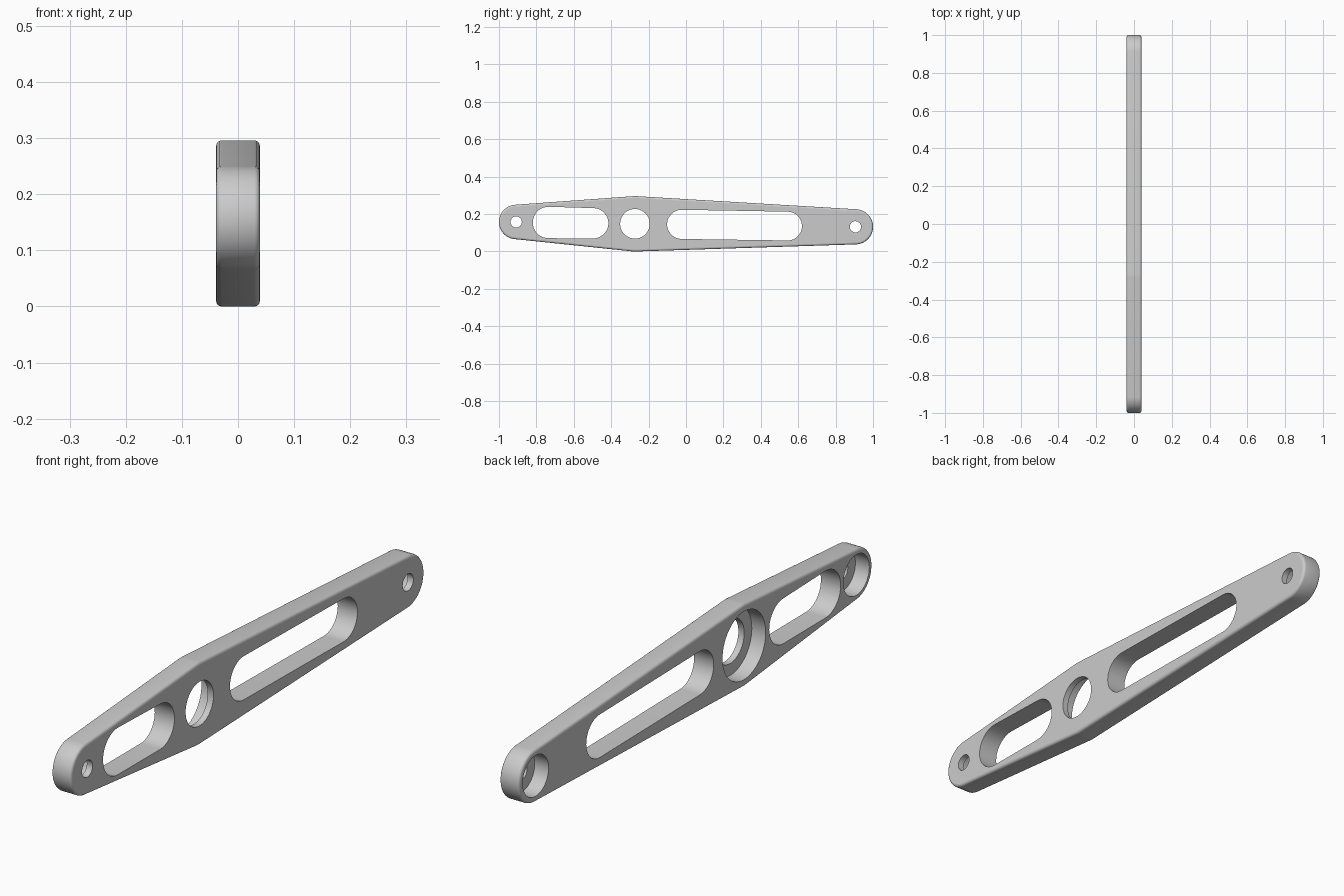
import bpy, bmesh, math
from mathutils import Vector

if "Cube" in bpy.data.objects:
    bpy.data.objects.remove(bpy.data.objects["Cube"])

HALF = 0.039      # half thickness of the plate
FILLET = 0.010    # rounding of the outer edge
LEFT, HUB, RIGHT = (-0.908, 0.158, 0.092), (-0.273, 0.148, 0.148), (0.906, 0.132, 0.094)

grey = bpy.data.materials.new("satin_grey")
grey.diffuse_color = (0.6, 0.6, 0.6, 1)
grey.use_nodes = True
grey.node_tree.nodes["Principled BSDF"].inputs["Base Color"].default_value = grey.diffuse_color


def tangent_angle(a, b, side):
    """Angle of the normal at the outer tangent of two circles (side +1 or -1)."""
    d = Vector((b[0] - a[0], b[1] - a[1]))
    return math.atan2(d.y, d.x) + side * math.acos((a[2] - b[2]) / d.length)


def arc(c, a0, a1, n):
    return [(c[0] + c[2] * math.cos(a0 + (a1 - a0) * i / n),
             c[1] + c[2] * math.sin(a0 + (a1 - a0) * i / n)) for i in range(n + 1)]


def hull(circles, n=32):
    """Counter-clockwise outline wrapped around circles ordered along y."""
    pairs = list(zip(circles, circles[1:]))
    low = [tangent_angle(a, b, -1) for a, b in pairs]
    top = [tangent_angle(a, b, 1) for a, b in pairs]
    pts = arc(circles[-1], low[-1], top[-1], n)
    for i in range(len(circles) - 2, 0, -1):
        pts += arc(circles[i], top[i], top[i - 1], 3)
    pts += arc(circles[0], top[0], low[0] + 2 * math.pi, n)
    for i in range(1, len(circles) - 1):
        pts += arc(circles[i], low[i - 1], low[i], 3)
    return pts


def loft(name, layers):
    """Solid from equal-length outlines stacked along x."""
    bm = bmesh.new()
    rings = [[bm.verts.new((x, y, z)) for y, z in pts] for x, pts in layers]
    n = len(rings[0])
    for r, s in zip(rings, rings[1:]):
        for i in range(n):
            j = (i + 1) % n
            bm.faces.new((r[i], r[j], s[j], s[i]))
    bm.faces.new(rings[0][::-1])
    bm.faces.new(rings[-1])
    bmesh.ops.recalc_face_normals(bm, faces=bm.faces[:])
    me = bpy.data.meshes.new(name)
    bm.to_mesh(me)
    bm.free()
    me.materials.append(grey)
    ob = bpy.data.objects.new(name, me)
    bpy.context.collection.objects.link(ob)
    return ob


def cutter(name, pts, x0, x1):
    return loft(name, [(x0, pts), (x1, pts)])


def circle(c, r, n=56):
    return arc((c[0], c[1], r), 0, 2 * math.pi, n)[:-1]


# Plate with a filleted outer edge
steps = [FILLET * (1 - math.cos(math.radians(a))) for a in (0, 22.5, 45, 67.5, 90)]
rise = [FILLET * math.sin(math.radians(a)) for a in (0, 22.5, 45, 67.5, 90)]
half = [(HALF - FILLET + r, hull([(y, z, rad - s) for y, z, rad in (LEFT, HUB, RIGHT)]))
        for s, r in zip(steps, rise)]
arm = loft("link_arm", [(-x, p) for x, p in reversed(half)] + half)

# Lightening slots
cuts = [cutter("short_slot", hull([(-0.735, 0.155, 0.084), (-0.496, 0.151, 0.081)], 24), -0.1, 0.1),
        cutter("long_slot", hull([(-0.023, 0.145, 0.078), (0.543, 0.136, 0.077)], 24), -0.1, 0.1)]

# Through holes, each with a wide pocket sunk from the rear side
for name, c, hole, pocket in (("left", LEFT, 0.030, 0.073),
                              ("hub", HUB, 0.079, 0.122),
                              ("right", RIGHT, 0.030, 0.073)):
    cuts.append(cutter(name + "_hole", circle(c, hole), -0.1, 0.1))
    cuts.append(cutter(name + "_pocket", circle(c, pocket), -0.1, 0.016))

for c in cuts:
    m = arm.modifiers.new(c.name, 'BOOLEAN')
    m.operation, m.solver, m.object = 'DIFFERENCE', 'EXACT', c

# Bake the cuts and drop the cutters
bpy.context.view_layer.update()
mesh = bpy.data.meshes.new_from_object(arm.evaluated_get(bpy.context.evaluated_depsgraph_get()))
arm.modifiers.clear()
arm.data = mesh
for c in cuts:
    bpy.data.objects.remove(c)

# Smooth walls and fillets, flat side faces
bpy.context.view_layer.objects.active = arm
arm.select_set(True)
bpy.ops.object.shade_smooth_by_angle(angle=math.radians(30))
for p in mesh.polygons:
    if abs(p.normal.x) > 0.999:
        p.use_smooth = False
